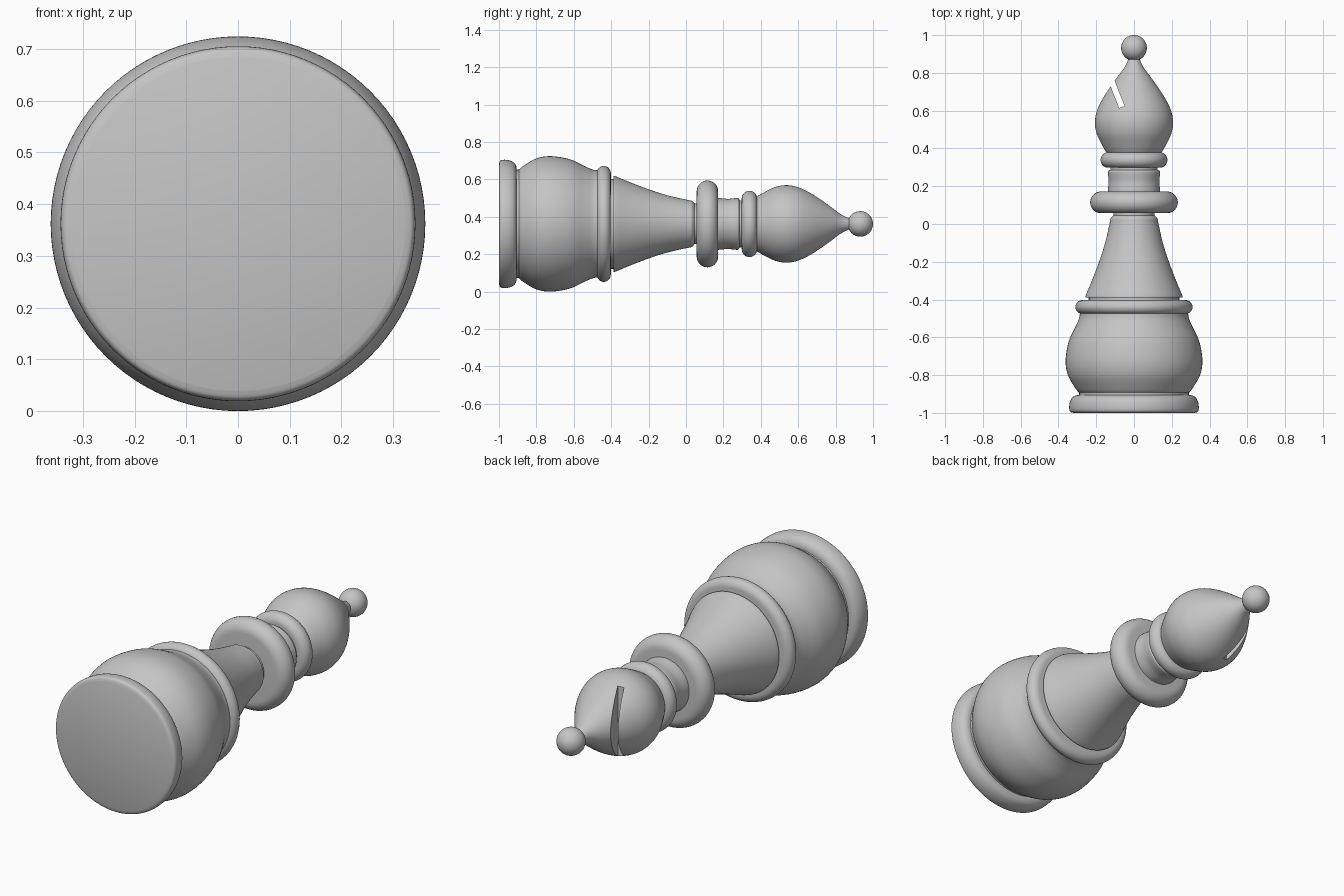
import bpy, bmesh, math
from mathutils import Matrix, Vector

AXIS_Z = 0.362
SEGMENTS = 96

if "Cube" in bpy.data.objects:
    bpy.data.objects.remove(bpy.data.objects["Cube"], do_unlink=True)

grey = bpy.data.materials.new("plain grey")
grey.use_nodes = True
grey.diffuse_color = (0.56, 0.56, 0.56, 1)
grey.node_tree.nodes["Principled BSDF"].inputs["Base Color"].default_value = grey.diffuse_color


def smooth_path(points, steps=8):
    """Catmull-Rom curve through (position, radius) points."""
    pts = [Vector(p) for p in points]
    pts = [2 * pts[0] - pts[1]] + pts + [2 * pts[-1] - pts[-2]]
    path = []
    for a, b, c, d in zip(pts, pts[1:], pts[2:], pts[3:]):
        for i in range(steps):
            t = i / steps
            path.append(0.5 * (2 * b + (c - a) * t + (2 * a - 5 * b + 4 * c - d) * t * t
                               + (3 * b - a - 3 * c + d) * t ** 3))
    return path + [pts[-2]]


def rounded_path(start, end, radius, bulge, steps=16):
    """Half-ellipse rim of a turned ring."""
    mid, half = (start + end) / 2, (end - start) / 2
    angles = [math.pi * i / steps for i in range(steps + 1)]
    return [(mid - half * math.cos(a), radius - bulge + bulge * math.sin(a)) for a in angles]


def finish(obj):
    obj.data.materials.append(grey)
    bpy.ops.object.select_all(action='DESELECT')
    obj.select_set(True)
    bpy.context.view_layer.objects.active = obj
    bpy.ops.object.shade_smooth_by_angle(angle=math.radians(35))


def add_object(name, bm):
    bmesh.ops.recalc_face_normals(bm, faces=bm.faces)
    mesh = bpy.data.meshes.new(name)
    bm.to_mesh(mesh)
    bm.free()
    obj = bpy.data.objects.new(name, mesh)
    bpy.context.collection.objects.link(obj)
    return obj


def lathe(name, path):
    """Turn a profile around the long axis and cap both ends."""
    bm = bmesh.new()
    rings = []
    for y, r in path:
        angles = [math.tau * i / SEGMENTS for i in range(SEGMENTS)]
        rings.append([bm.verts.new((r * math.cos(a), y, AXIS_Z + r * math.sin(a))) for a in angles])
    for lower, upper in zip(rings, rings[1:]):
        for i in range(SEGMENTS):
            j = (i + 1) % SEGMENTS
            bm.faces.new((lower[i], lower[j], upper[j], upper[i]))
    bm.faces.new(rings[0])
    bm.faces.new(rings[-1])
    return add_object(name, bm)


# Foot and bulbous body
finish(lathe("base", smooth_path([(-1, 0.322), (-0.993, 0.338), (-0.975, 0.343), (-0.945, 0.34),
                                  (-0.92, 0.328), (-0.908, 0.31), (-0.905, 0.29)], 5)))
finish(lathe("base_groove", [(-0.92, 0.29), (-0.87, 0.29)]))
finish(lathe("body", smooth_path([(-0.892, 0.292), (-0.87, 0.31), (-0.80, 0.35), (-0.72, 0.362),
                                  (-0.62, 0.345), (-0.54, 0.308), (-0.5, 0.291), (-0.47, 0.286)])))
finish(lathe("body_ring", rounded_path(-0.477, -0.402, 0.31, 0.04)))

# Tapered stem
finish(lathe("stem_groove", [(-0.42, 0.24), (-0.36, 0.24)]))
finish(lathe("stem", smooth_path([(-0.388, 0.25), (-0.38, 0.256), (-0.30, 0.223), (-0.2, 0.185),
                                  (-0.1, 0.153), (0, 0.13), (0.03, 0.124), (0.045, 0.11)])))

# Collar, neck and upper ring
finish(lathe("collar_groove", [(0.03, 0.108), (0.08, 0.108)]))
finish(lathe("collar", rounded_path(0.057, 0.172, 0.232, 0.058)))
finish(lathe("neck", smooth_path([(0.16, 0.138), (0.18, 0.138), (0.225, 0.134), (0.265, 0.138),
                                  (0.28, 0.137), (0.287, 0.125)])))
finish(lathe("neck_groove", [(0.27, 0.125), (0.32, 0.125)]))
finish(lathe("upper_ring", rounded_path(0.298, 0.38, 0.177, 0.04)))

# Pointed head with a slanted slot
head = lathe("head", smooth_path([(0.36, 0.13), (0.382, 0.148), (0.42, 0.17), (0.48, 0.198),
                                  (0.54, 0.207), (0.6, 0.196), (0.66, 0.168), (0.72, 0.13),
                                  (0.78, 0.087), (0.83, 0.05), (0.88, 0.026)]))
bm = bmesh.new()
bmesh.ops.create_cube(bm, size=1, matrix=Matrix.Translation((-0.064, 0.619, AXIS_Z))
                      @ Matrix.Rotation(math.radians(21.5), 4, 'Z')
                      @ Matrix.Translation((0, 0.2, 0)) @ Matrix.Diagonal((0.03, 0.4, 1, 1)))
cutter = add_object("slot_cutter", bm)
cutter.hide_render = True
slot = head.modifiers.new("slot", 'BOOLEAN')
slot.operation = 'DIFFERENCE'
slot.solver = 'EXACT'
slot.object = cutter
bpy.context.view_layer.objects.active = head
bpy.ops.object.modifier_apply(modifier=slot.name)
bpy.data.objects.remove(cutter, do_unlink=True)
finish(head)

# Ball on the tip
bpy.ops.mesh.primitive_uv_sphere_add(segments=48, ring_count=24, radius=0.068,
                                     location=(0, 0.932, AXIS_Z), rotation=(math.pi / 2, 0, 0))
ball = bpy.context.object
ball.name = "tip_ball"
finish(ball)
